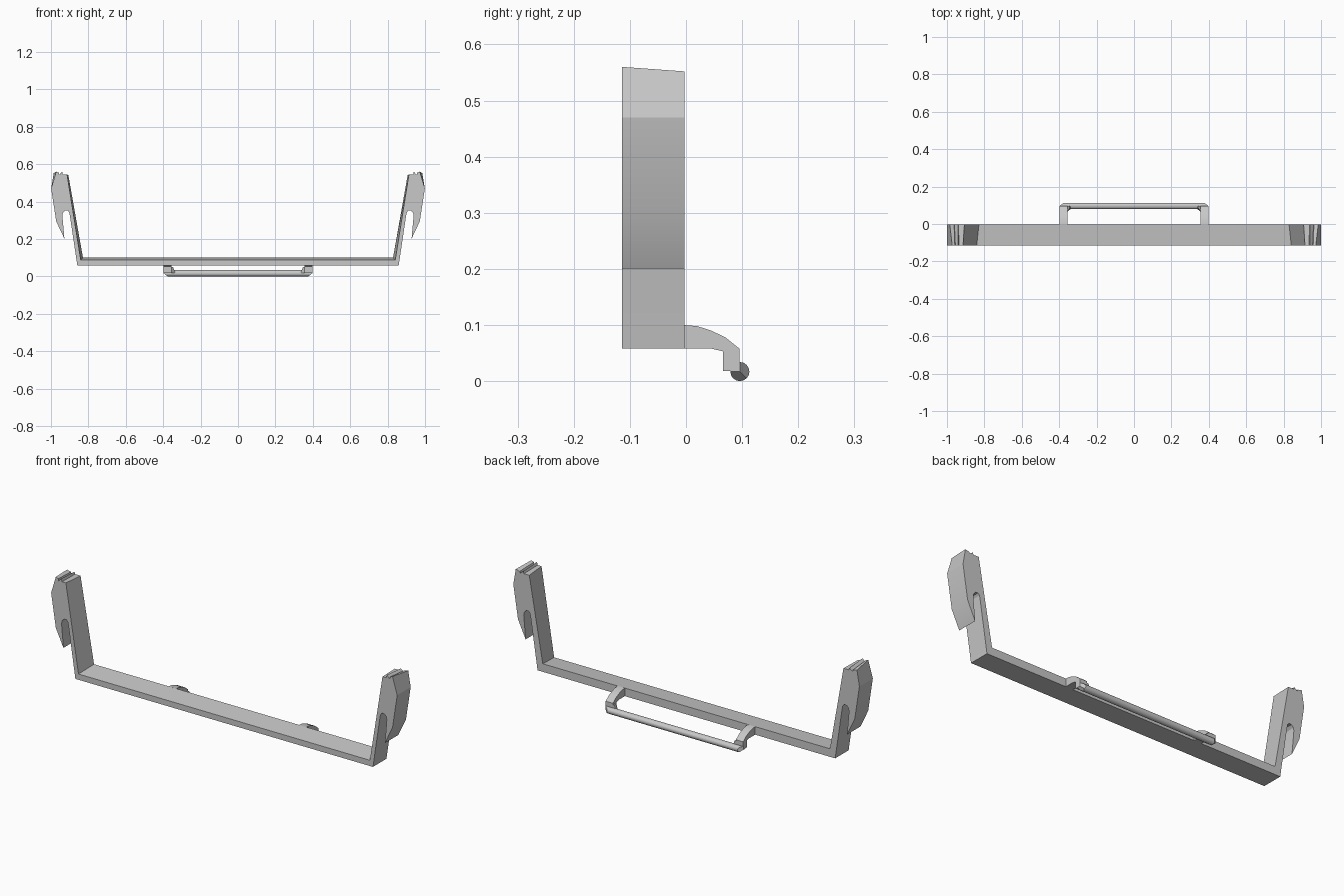
import bpy, bmesh
from mathutils import Vector, Matrix

cube = bpy.data.objects.get("Cube")
if cube:
    bpy.data.objects.remove(cube, do_unlink=True)

grey = bpy.data.materials.new("plain grey")
grey.use_nodes = True
colour = (0.58, 0.58, 0.58, 1)
grey.diffuse_color = colour
grey.node_tree.nodes["Principled BSDF"].inputs["Base Color"].default_value = colour

FRONT, BACK = -0.114, -0.003


def finish(name, bm, angle):
    bmesh.ops.recalc_face_normals(bm, faces=bm.faces)
    mesh = bpy.data.meshes.new(name)
    bm.to_mesh(mesh)
    bm.free()
    mesh.materials.append(grey)
    obj = bpy.data.objects.new(name, mesh)
    bpy.context.collection.objects.link(obj)
    bpy.ops.object.select_all(action='DESELECT')
    obj.select_set(True)
    bpy.context.view_layer.objects.active = obj
    bpy.ops.object.shade_smooth_by_angle(angle=angle)


def loft(name, first, second, angle):
    """Solid between two outlines with matching points."""
    bm = bmesh.new()
    a = [bm.verts.new(p) for p in first]
    b = [bm.verts.new(p) for p in second]
    caps = [bm.faces.new(a), bm.faces.new(b)]
    for i in range(len(a)):
        j = (i + 1) % len(a)
        bm.faces.new((a[i], a[j], b[j], b[i]))
    bm.normal_update()
    bmesh.ops.triangulate(bm, faces=caps, ngon_method='EAR_CLIP')
    finish(name, bm, angle)


# Bracket: one continuous outline, floor and clip arms, with drafted inner faces
outer = [(0.859, 0.058), (0.899, 0.325), (0.903, 0.343), (0.911, 0.353), (0.925, 0.352),
         (0.936, 0.34), (0.939, 0.325), (0.928, 0.201), (0.972, 0.294), (0.999, 0.47)]
top_back = [(0.985, 0.552), (0.962, 0.547), (0.96, 0.538), (0.942, 0.552),
            (0.938, 0.541), (0.907, 0.541)]
top_front = [(0.972, 0.56), (0.958, 0.554), (0.955, 0.543), (0.94, 0.56),
             (0.936, 0.544), (0.914, 0.544)]


def bracket_outline(y, top, corner):
    half = outer + top + [corner]
    full = half + [(-x, z) for x, z in reversed(half)]
    return [(x, y, z) for x, z in full]


loft("clip_bracket", bracket_outline(FRONT, top_front, (0.841, 0.088)),
     bracket_outline(BACK, top_back, (0.829, 0.1)), 0.3)

# Curved handle arms behind the floor
arm = [(-0.005, 0.1), (0.02, 0.098), (0.045, 0.09), (0.07, 0.078), (0.095, 0.058),
       (0.095, 0.018), (0.066, 0.018), (0.066, 0.053), (0.045, 0.058), (-0.005, 0.058)]
for side, name in ((1, "left"), (-1, "right")):
    loft(name + "_handle_arm", [(side * 0.355, y, z) for y, z in arm],
         [(side * 0.397, y, z) for y, z in arm], 0.6)
    # Small gusset between arm and bar
    gusset = [(0.335, 0.082), (0.357, 0.066), (0.357, 0.095), (0.335, 0.095)]
    loft(name + "_handle_gusset", [(side * x, y, 0.018) for x, y in gusset],
         [(side * (x + 0.012 if x < 0.35 else x), y, 0.05) for x, y in gusset], 0.6)

# Round handle bar, its ends chamfered below and behind
bm = bmesh.new()
sides, radius = 16, 0.017
turn = Matrix.Rotation(6.283185 / sides, 3, 'X')
rings = []
for end in (-1, 1):
    spoke, ring = Vector((0, radius, 0)), []
    centre = Vector((end * 0.398, 0.096, radius))
    for i in range(sides):
        cut = Vector((-end * 1.3 * max(0, spoke.y, -spoke.z), 0, 0))
        ring.append(bm.verts.new(centre + spoke + cut))
        spoke = turn @ spoke
    hub = bm.verts.new(centre)
    for i in range(sides):
        bm.faces.new((ring[i], ring[(i + 1) % sides], hub))
    rings.append(ring)
a, b = rings
for i in range(sides):
    j = (i + 1) % sides
    bm.faces.new((a[i], a[j], b[j], b[i]))
finish("handle_bar", bm, 0.45)
